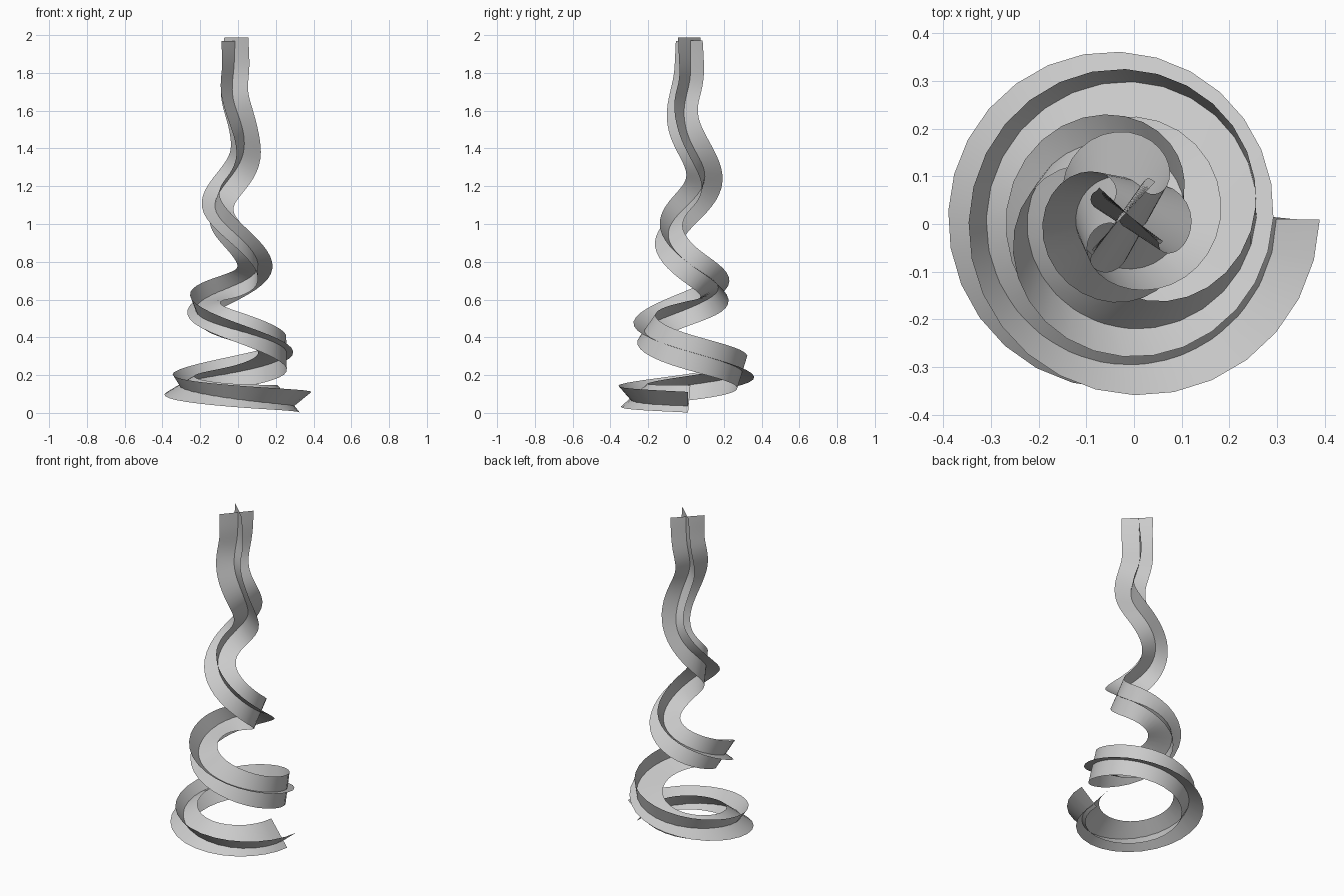
import bpy, bmesh, math
from mathutils import Vector

cube = bpy.data.objects.get("Cube")
if cube:
    bpy.data.objects.remove(cube, do_unlink=True)

# All keys are spaced a quarter turn apart, from the foot to the tip
UPPER_HEIGHT = [.945, 1.1, 1.265, 1.45, 1.635, 1.815]
ROLL = [39, 49, 58, 73, 91, 122, 163, 215, 270, 323, 375, 441, 514, 598, 684, 767]
SEGMENTS = 105
LAST = len(ROLL) - 1


def smooth_value(keys, t):
    """Catmull-Rom value at t, with straight continuation at both ends."""
    p = [2 * keys[0] - keys[1]] + keys + [2 * keys[-1] - keys[-2]]
    i = min(int(t), LAST - 1)
    f = t - i
    a, b, c, d = p[i:i + 4]
    return b + .5 * f * (c - a + f * (2 * a - 5 * b + 4 * c - d
                                      + f * (3 * (b - c) + d - a)))


def path_point(radius, height, foot, top, t):
    angle = -t * math.pi / 2
    axis = Vector(foot).lerp(Vector(top), t / LAST)
    r = smooth_value(radius, t)
    return Vector((axis.x + r * math.cos(angle),
                   axis.y + r * math.sin(angle),
                   smooth_value(height, t)))


def make_ribbon(name, radius, height, foot, top, half_width, turn, material):
    """Flat strip wound along a narrowing spiral, rolling as it climbs."""
    bm = bmesh.new()
    rows = []
    for i in range(SEGMENTS + 1):
        t = LAST * i / SEGMENTS
        here = path_point(radius, height, foot, top, t)
        ahead = path_point(radius, height, foot, top, min(t + .02, LAST))
        behind = path_point(radius, height, foot, top, max(t - .02, 0))
        tangent = (ahead - behind).normalized()
        angle = -t * math.pi / 2
        out = Vector((math.cos(angle), math.sin(angle), 0))
        out = (out - tangent * out.dot(tangent)).normalized()
        up = tangent.cross(out)
        roll = math.radians(smooth_value(ROLL, t) + turn)
        arm = smooth_value(half_width, t) * (math.cos(roll) * out + math.sin(roll) * up)
        rows.append([bm.verts.new(here + arm * s) for s in (1, 0, -1)])
    for a, b in zip(rows, rows[1:]):
        for k in range(2):
            bm.faces.new((a[k], a[k + 1], b[k + 1], b[k])).smooth = True
    mesh = bpy.data.meshes.new(name)
    bm.to_mesh(mesh)
    bm.free()
    mesh.materials.append(material)
    ribbon = bpy.data.objects.new(name, mesh)
    bpy.context.collection.objects.link(ribbon)


# Plain grey
grey = bpy.data.materials.new("light_grey")
grey.use_nodes = True
color = (.6, .6, .6, 1)
grey.diffuse_color = color
grey.node_tree.nodes["Principled BSDF"].inputs["Base Color"].default_value = color

# Two ribbons crossing each other at right angles
make_ribbon("upright_ribbon",
            [.335, .322, .302, .287, .259, .221, .176, .138, .11,
             .105, .102, .08, .045, .03, .003, 0],
            [.067, .09, .136, .218, .322, .455, .567, .67, .79] + UPPER_HEIGHT + [1.988],
            (0, .01), (-.009, .017),
            [.07, .072, .082, .09] + [.092] * 6 + [.087] * 6, 0, grey)
make_ribbon("outward_ribbon",
            [.311, .292, .271, .255, .236, .216, .19, .155, .12,
             .1, .095, .08, .058, .033, .005, 0],
            [.074, .094, .147, .218, .323, .435, .557, .667, .79] + UPPER_HEIGHT + [1.97],
            (-.042, .017), (-.022, .017), [.093] * 10 + [.097] * 6, -90, grey)
